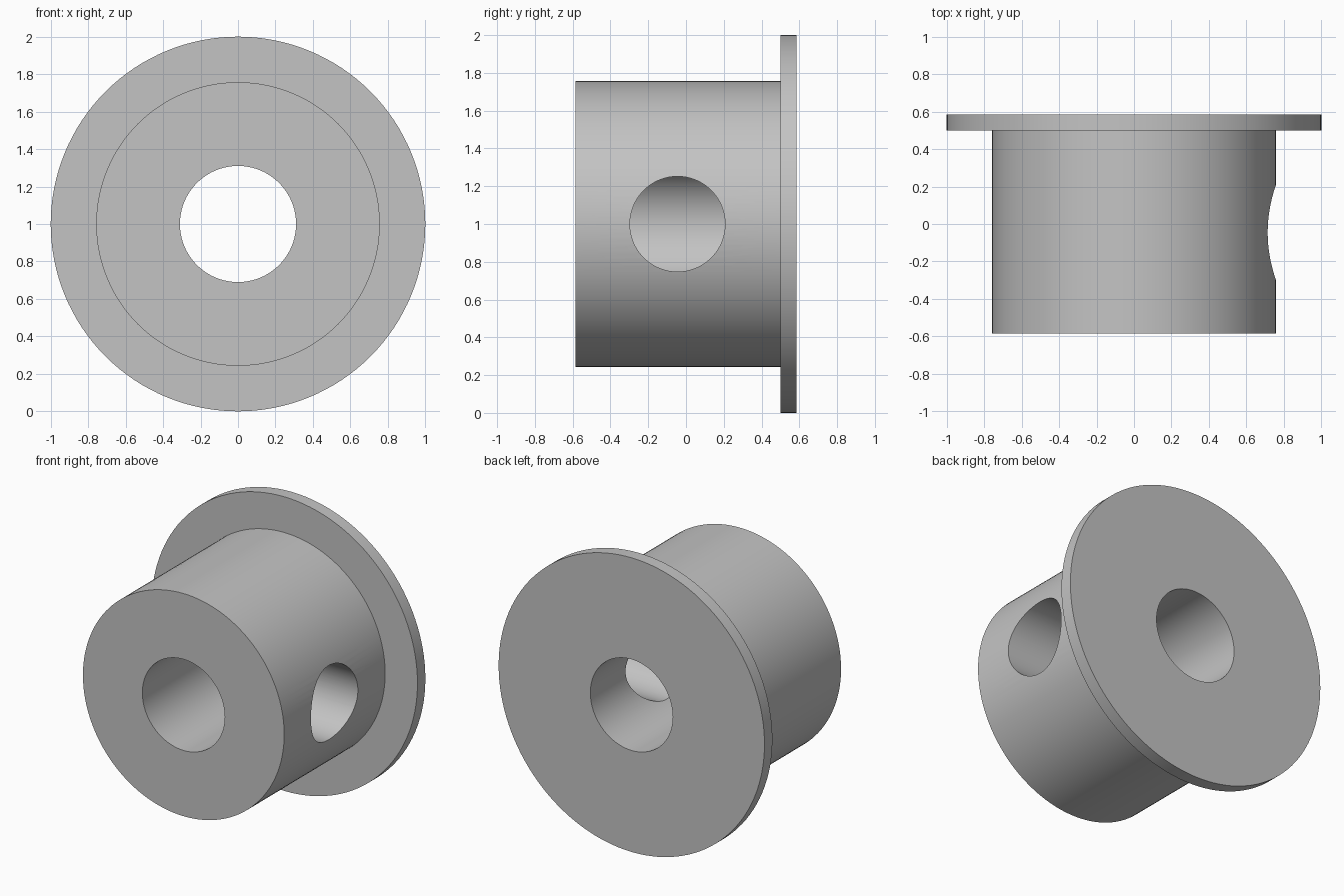
import bpy
import bmesh
import math
from mathutils import Matrix, Vector

cube = bpy.data.objects.get("Cube")
if cube:
    bpy.data.objects.remove(cube)

AXIS_Z = 1.0
HALF_DEPTH = 0.585
SEGMENTS = 128

grey = bpy.data.materials.new("plain_grey")
grey.use_nodes = True
colour = (0.55, 0.55, 0.55, 1)
grey.diffuse_color = colour
grey.node_tree.nodes["Principled BSDF"].inputs["Base Color"].default_value = colour


def make_object(name, bm):
    mesh = bpy.data.meshes.new(name)
    bmesh.ops.recalc_face_normals(bm, faces=bm.faces[:])
    bm.to_mesh(mesh)
    bm.free()
    mesh.materials.append(grey)
    obj = bpy.data.objects.new(name, mesh)
    bpy.context.collection.objects.link(obj)
    return obj


def lathe(name, profile):
    """Spin a closed (radius, y) profile around the horizontal bore axis."""
    bm = bmesh.new()
    rings = []
    for i in range(SEGMENTS):
        a = math.tau * i / SEGMENTS
        rings.append([bm.verts.new((r * math.cos(a), y, AXIS_Z + r * math.sin(a)))
                      for r, y in profile])
    n = len(profile)
    for i, ring in enumerate(rings):
        after = rings[(i + 1) % SEGMENTS]
        for j in range(n):
            k = (j + 1) % n
            bm.faces.new((ring[j], ring[k], after[k], after[j]))
    return make_object(name, bm)


# Flanged bushing: bore, hub and thin back flange in one profile
bore, hub, flange, step = 0.31, 0.757, 1.0, 0.5
bushing = lathe("flanged_bushing", [
    (bore, -HALF_DEPTH), (hub, -HALF_DEPTH), (hub, step),
    (flange, step), (flange, HALF_DEPTH), (bore, HALF_DEPTH)])

# Cross hole through one wall of the hub, into the bore
bm = bmesh.new()
place = Matrix.Translation(Vector((0.5, -0.045, AXIS_Z))) @ Matrix.Rotation(math.pi / 2, 4, "Y")
bmesh.ops.create_cone(bm, cap_ends=True, segments=96, radius1=0.252,
                      radius2=0.252, depth=1.0, matrix=place)
cutter = make_object("cross_hole_cutter", bm)
cutter.hide_render = True

cut = bushing.modifiers.new("cross_hole", "BOOLEAN")
cut.operation = "DIFFERENCE"
cut.solver = "EXACT"
cut.object = cutter

bpy.ops.object.select_all(action="DESELECT")
bushing.select_set(True)
bpy.context.view_layer.objects.active = bushing
bpy.ops.object.modifier_apply(modifier=cut.name)
bpy.data.objects.remove(cutter)

# Smooth round walls, crisp rims
bpy.ops.object.shade_smooth_by_angle(angle=math.radians(30))
